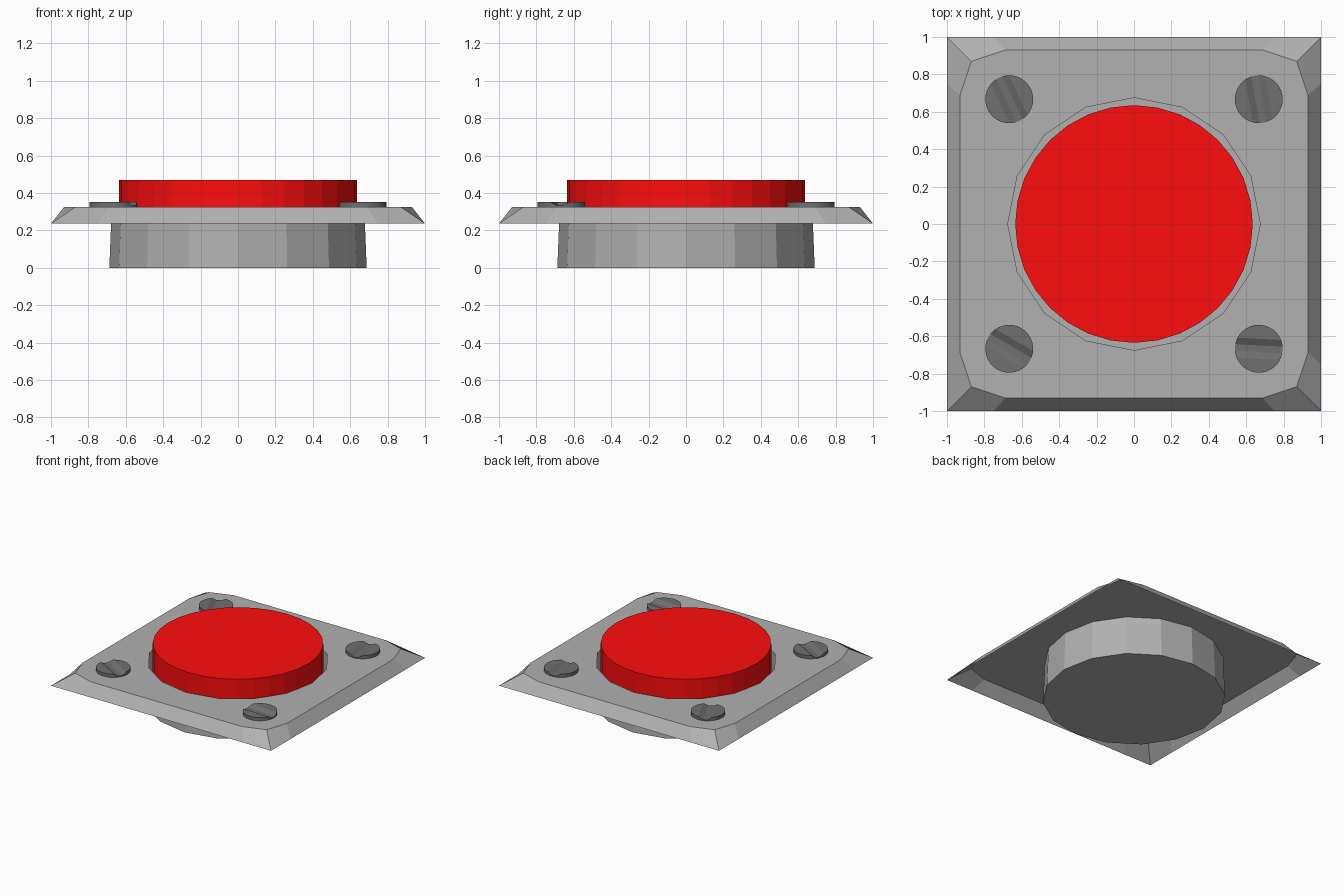
import bpy, bmesh, math
from mathutils import Matrix, Vector

if "Cube" in bpy.data.objects:
    bpy.data.objects.remove(bpy.data.objects["Cube"])


def material(name, rgb):
    mat = bpy.data.materials.new(name)
    mat.diffuse_color = (*rgb, 1)
    mat.use_nodes = True
    mat.node_tree.nodes["Principled BSDF"].inputs["Base Color"].default_value = mat.diffuse_color
    return mat


def finish(bm, name, mat, recalc=True):
    if recalc:
        bmesh.ops.recalc_face_normals(bm, faces=bm.faces)
    mesh = bpy.data.meshes.new(name)
    bm.to_mesh(mesh)
    bm.free()
    obj = bpy.data.objects.new(name, mesh)
    bpy.context.collection.objects.link(obj)
    mesh.materials.append(mat)
    return obj


def loop(bm, points, z):
    verts = [bm.verts.new((x, y, z)) for x, y in points]
    for i, v in enumerate(verts):
        bm.edges.new((verts[i - 1], v))
    return verts


def circle(r, n):
    return [(r * math.cos(2 * math.pi * i / n), r * math.sin(2 * math.pi * i / n))
            for i in range(n)]


def four_way(points):
    """Repeat corner points around the four corners, counter-clockwise."""
    result = []
    for k in range(4):
        c, s = round(math.cos(k * math.pi / 2)), round(math.sin(k * math.pi / 2))
        result += [(c * x - s * y, s * x + c * y) for x, y in points]
    return result


def walls(bm, low, high):
    for i in range(len(low)):
        bm.faces.new((low[i - 1], low[i], high[i], high[i - 1]))


grey = material("housing_grey", (0.44, 0.44, 0.44))
red = material("button_red", (1.0, 0.004, 0.004))
dark = material("screw_grey", (0.16, 0.16, 0.16))

# Housing: open-backed bevelled plate whose round hole runs down into a cup
bm = bmesh.new()
low = loop(bm, four_way([(1, 0.75), (1, 1), (0.75, 1)]), 0.236)
high = loop(bm, four_way([(0.93, 0.69), (0.87, 0.87), (0.69, 0.93)]), 0.325)
rim = loop(bm, circle(0.675, 16), 0.325)
foot = loop(bm, circle(0.688, 16), 0.0)
walls(bm, low, high)
edges = [bm.edges.get((l[i - 1], l[i])) for l in (high, rim) for i in range(len(l))]
bmesh.ops.triangle_fill(bm, edges=edges, use_beauty=True, normal=Vector((0, 0, 1)))
walls(bm, foot, rim)
bm.faces.new(foot[::-1])
finish(bm, "housing", grey)

# Button cap
bm = bmesh.new()
bottom = loop(bm, circle(0.635, 32), 0.1)
cap = loop(bm, circle(0.635, 32), 0.47)
walls(bm, bottom, cap)
bm.faces.new(cap)
bm.faces.new(bottom[::-1])
finish(bm, "push_button", red)


# Screw heads, each with a sloped slot turned to its own angle
def screw(name, x, y, angle):
    outer, inner, depth = 0.053, 0.018, 0.019
    bm = bmesh.new()
    base = loop(bm, circle(0.128, 32), 0.325)
    head = loop(bm, circle(0.128, 32), 0.352)
    walls(bm, base, head)
    bm.faces.new(head)
    for offset in (-outer, -inner, inner, outer):
        bmesh.ops.bisect_plane(bm, geom=bm.verts[:] + bm.edges[:] + bm.faces[:],
                               dist=1e-4, plane_co=(0, offset, 0), plane_no=(0, 1, 0))
    # Lower everything inside the slot along its profile
    for v in bm.verts:
        if v.co.z > 0.34:
            t = (outer - abs(v.co.y)) / (outer - inner)
            v.co.z -= depth * min(1, max(0, t))
    bmesh.ops.transform(bm, verts=bm.verts, matrix=Matrix.Translation((x, y, 0))
                        @ Matrix.Rotation(math.radians(angle), 4, 'Z'))
    finish(bm, name, dark)


P = 0.667
screw("screw_back_left", -P, P, -65)
screw("screw_back_right", P, P, -80)
screw("screw_front_left", -P, -P, -30)
screw("screw_front_right", P, -P, -3)
